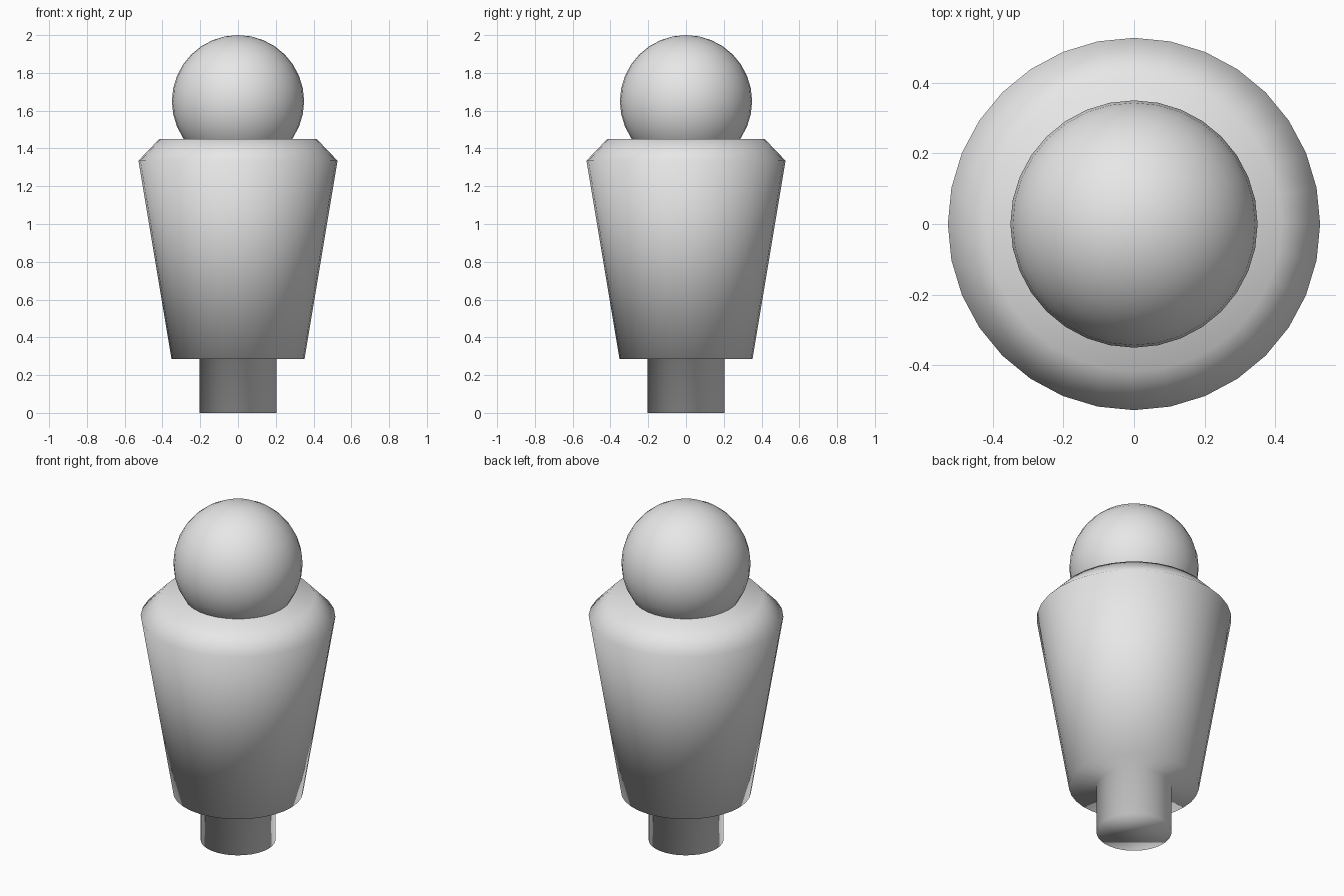
import bpy
import bmesh
from math import cos, sin, tau

SIDES = 32

cube = bpy.data.objects.get("Cube")
if cube:
    bpy.data.objects.remove(cube, do_unlink=True)

# Single plain grey
grey = bpy.data.materials.new("light_grey")
grey.use_nodes = True
colour = (0.8, 0.8, 0.8, 1.0)
grey.diffuse_color = colour
grey.node_tree.nodes["Principled BSDF"].inputs["Base Color"].default_value = colour


def finish(name, bm):
    """Turn a bmesh into a smooth grey object."""
    bmesh.ops.recalc_face_normals(bm, faces=bm.faces)
    for face in bm.faces:
        face.smooth = True
    mesh = bpy.data.meshes.new(name)
    bm.to_mesh(mesh)
    bm.free()
    mesh.materials.append(grey)
    obj = bpy.data.objects.new(name, mesh)
    bpy.context.collection.objects.link(obj)
    return obj


def lathe(name, profile):
    """Revolve (radius, height) points and cap both ends."""
    bm = bmesh.new()
    rings = [[bm.verts.new((r * cos(tau * i / SIDES), r * sin(tau * i / SIDES), z))
              for i in range(SIDES)] for r, z in profile]
    for low, high in zip(rings, rings[1:]):
        for i in range(SIDES):
            j = (i + 1) % SIDES
            bm.faces.new((low[i], low[j], high[j], high[i]))
    bm.faces.new(rings[0])
    bm.faces.new(rings[-1])
    return finish(name, bm)


# Peg stepping out into the tapered body with bevelled shoulders
lathe("body_and_peg", [(0.203, 0), (0.203, 0.285), (0.352, 0.285),
                       (0.527, 1.335), (0.417, 1.45)])

# Round head sunk into the body
bm = bmesh.new()
bmesh.ops.create_uvsphere(bm, u_segments=SIDES, v_segments=16, radius=0.35)
head = finish("head", bm)
head.location.z = 1.65
